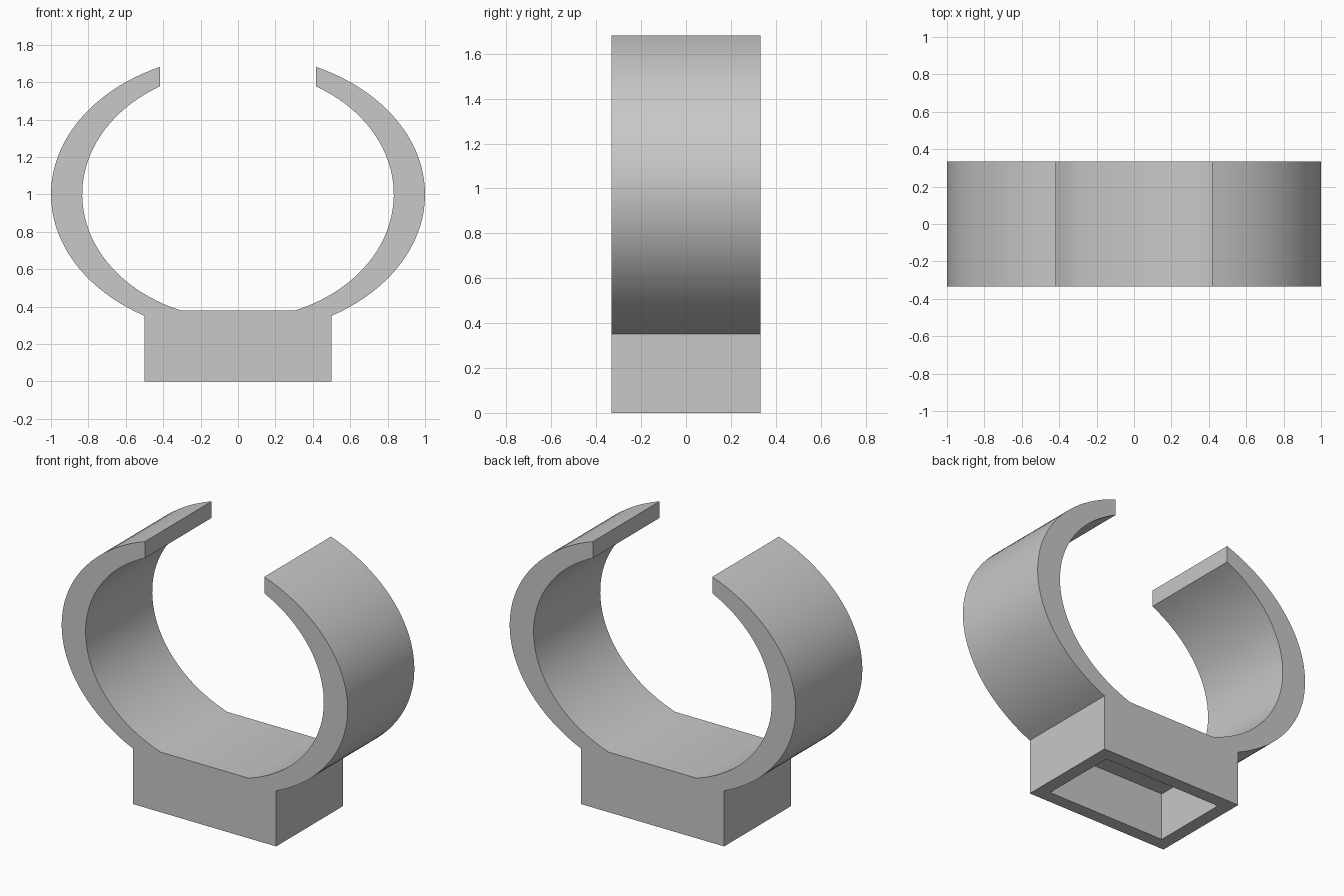
import bpy
import bmesh
from math import acos, asin, cos, sin
from mathutils import Vector

cube = bpy.data.objects.get("Cube")
if cube:
    bpy.data.objects.remove(cube, do_unlink=True)

HALF_DEPTH = 0.333
CENTRE_Z = 1.0
OUTER = (1.0, 0.75)      # ellipse radii of the band
INNER = (0.833, 0.667)
GAP = 0.417              # half the opening at the top
BLOCK = 0.5              # half width of the foot block
FLOOR_Z = 0.38
WALL = 0.083
POCKET = 0.3
STEPS = 40


def arc(radii, start, end):
    """Points on an ellipse in the xz plane."""
    angles = [start + (end - start) * i / STEPS for i in range(STEPS + 1)]
    return [(radii[0] * cos(a), CENTRE_Z + radii[1] * sin(a)) for a in angles]


# Right half of the outline: foot, outer arc, tip, inner arc, cradle floor
half = [(BLOCK, 0)]
half += arc(OUTER, -acos(BLOCK / OUTER[0]), acos(GAP / OUTER[0]))
half += arc(INNER, acos(GAP / INNER[0]), asin((FLOOR_Z - CENTRE_Z) / INNER[1]))
outline = half + [(-x, z) for x, z in reversed(half)]

# Clip body: extrude the outline through the depth
bm = bmesh.new()
front = bm.faces.new([bm.verts.new((x, -HALF_DEPTH, z)) for x, z in outline])
swept = bmesh.ops.extrude_face_region(bm, geom=[front], use_keep_orig=True)
back = [v for v in swept["geom"] if isinstance(v, bmesh.types.BMVert)]
bmesh.ops.translate(bm, verts=back, vec=Vector((0, 2 * HALF_DEPTH, 0)))
bmesh.ops.recalc_face_normals(bm, faces=bm.faces)

# Pocket sunk into the underside of the foot block
under = min(bm.faces, key=lambda f: f.calc_center_median().z)
bmesh.ops.inset_region(bm, faces=[under], thickness=WALL, use_even_offset=True)
sunk = bmesh.ops.extrude_discrete_faces(bm, faces=[under])["faces"]
bmesh.ops.translate(bm, verts=sunk[0].verts, vec=Vector((0, 0, POCKET)))
bmesh.ops.remove_doubles(bm, verts=bm.verts, dist=0.0001)

mesh = bpy.data.meshes.new("clip_body")
bm.to_mesh(mesh)
bm.free()
body = bpy.data.objects.new("clip_body", mesh)
bpy.context.collection.objects.link(body)

# Plain grey material
grey = bpy.data.materials.new("light_grey")
grey.use_nodes = True
colour = (0.58, 0.58, 0.58, 1)
grey.diffuse_color = colour
grey.node_tree.nodes["Principled BSDF"].inputs["Base Color"].default_value = colour
mesh.materials.append(grey)

# Smooth curves with crisp edges
bpy.ops.object.select_all(action="DESELECT")
body.select_set(True)
bpy.context.view_layer.objects.active = body
bpy.ops.object.shade_smooth_by_angle(angle=0.5)
